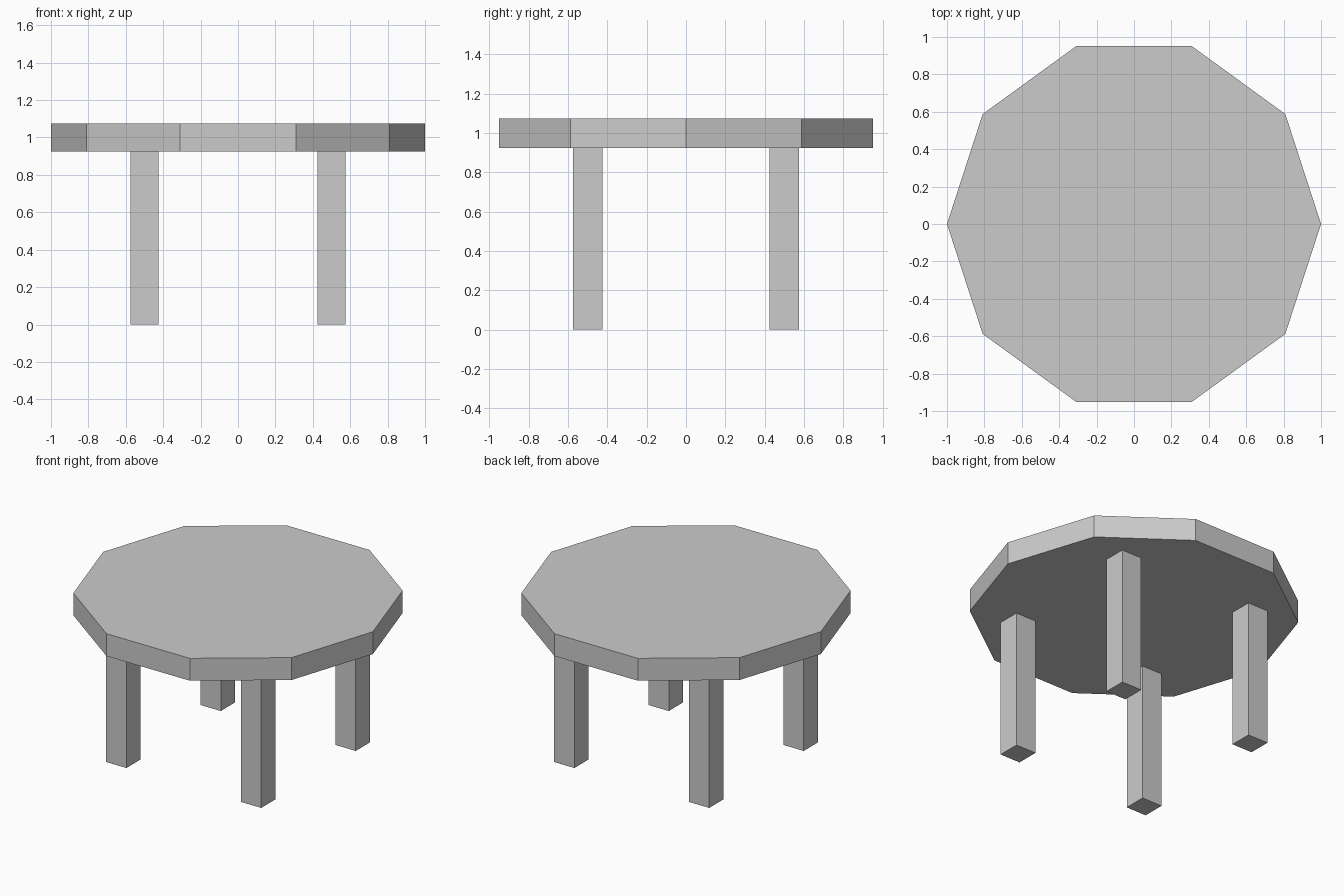
import bpy
from math import radians

cube = bpy.data.objects.get("Cube")
if cube:
    bpy.data.objects.remove(cube, do_unlink=True)

THICK = 0.15       # tabletop thickness and leg width
LEG_HEIGHT = 0.925
LEG_OFFSET = 0.5

# Single plain grey for the whole table
grey = bpy.data.materials.new("light grey")
grey.use_nodes = True
color = (0.6, 0.6, 0.6, 1)
grey.diffuse_color = color
grey.node_tree.nodes["Principled BSDF"].inputs["Base Color"].default_value = color


def finish(name):
    obj = bpy.context.object
    obj.name = obj.data.name = name
    obj.data.materials.append(grey)
    return obj


# Ten-sided tabletop with corners on the x axis
bpy.ops.mesh.primitive_cylinder_add(
    vertices=10, radius=1, depth=THICK,
    location=(0, 0, LEG_HEIGHT + THICK / 2), rotation=(0, 0, radians(90)))
finish("tabletop")

# Four square legs
for side, x in (("left", LEG_OFFSET), ("right", -LEG_OFFSET)):
    for end, y in (("front", -LEG_OFFSET), ("back", LEG_OFFSET)):
        bpy.ops.mesh.primitive_cube_add(size=1, location=(x, y, LEG_HEIGHT / 2))
        leg = finish(f"{end}_{side}_leg")
        leg.scale = (THICK, THICK, LEG_HEIGHT)
